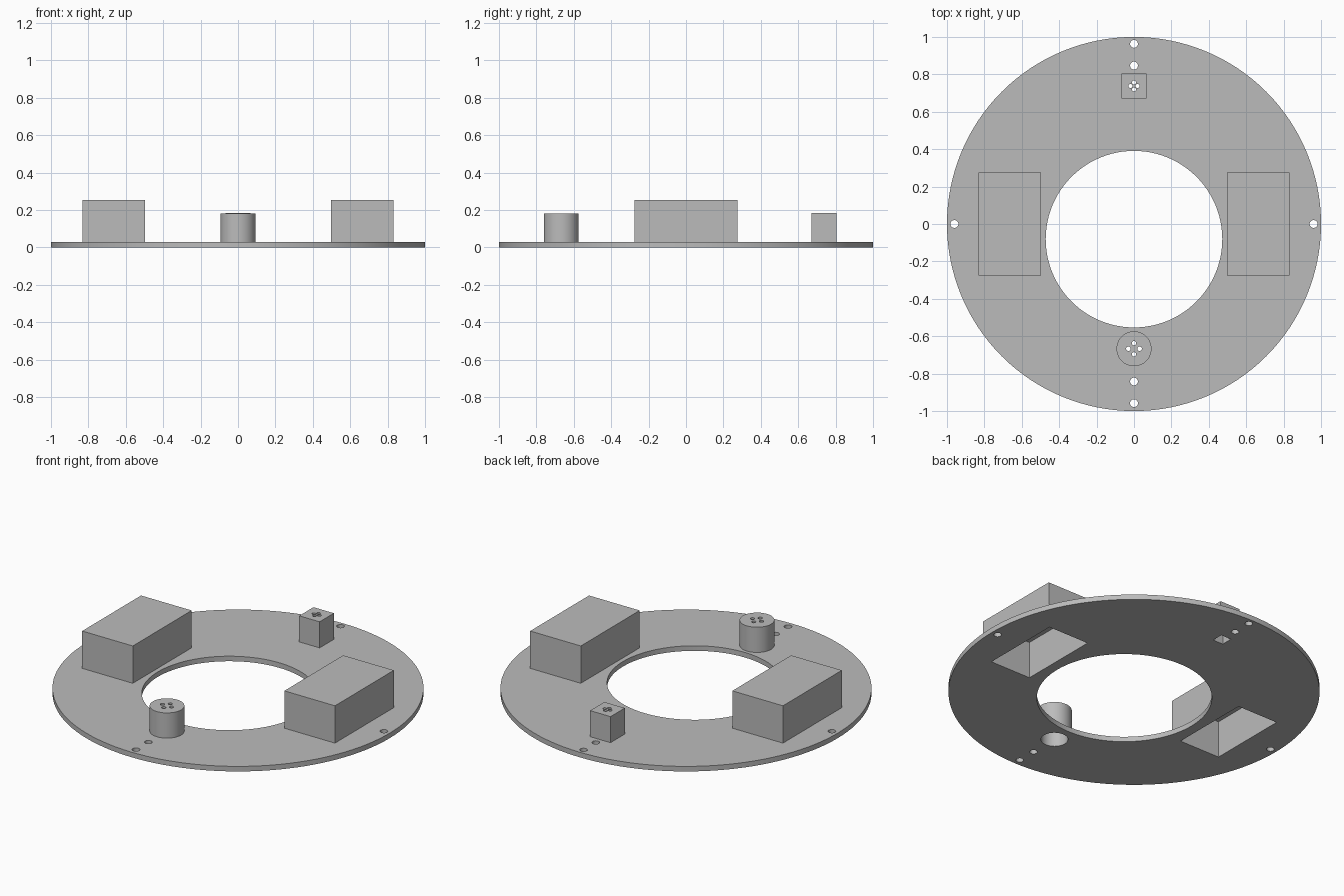
import bpy
from math import radians

cube = bpy.data.objects.get("Cube")
if cube:
    bpy.data.objects.remove(cube, do_unlink=True)

PLATE_T = 0.03
WALL = 0.033

grey = bpy.data.materials.new("plain grey")
grey.use_nodes = True
colour = (0.5, 0.5, 0.5, 1)
grey.diffuse_color = colour
grey.node_tree.nodes["Principled BSDF"].inputs["Base Color"].default_value = colour


def box(name, x, y, sx, sy, z0, z1):
    bpy.ops.mesh.primitive_cube_add(size=1, location=(x, y, (z0 + z1) / 2))
    ob = bpy.context.object
    ob.name = name
    ob.scale = (sx, sy, z1 - z0)
    bpy.ops.object.transform_apply(location=False, rotation=False, scale=True)
    ob.data.materials.append(grey)
    return ob


def disc(name, x, y, r, z0, z1, sides=32):
    bpy.ops.mesh.primitive_cylinder_add(
        vertices=sides, radius=r, depth=z1 - z0, location=(x, y, (z0 + z1) / 2))
    ob = bpy.context.object
    ob.name = name
    ob.data.materials.append(grey)
    return ob


def cut(target, cutter):
    """Subtract the cutter from the target, then discard it."""
    cutter.hide_render = True
    bpy.context.view_layer.objects.active = target
    mod = target.modifiers.new("cut", "BOOLEAN")
    mod.operation = "DIFFERENCE"
    mod.solver = "EXACT"
    mod.object = cutter
    bpy.ops.object.modifier_apply(modifier=mod.name)
    bpy.data.objects.remove(cutter, do_unlink=True)


def vents(target, y, offset, r, top):
    """Four small holes in a cross through the top of a housing."""
    for dx, dy in ((1, 0), (-1, 0), (0, 1), (0, -1)):
        cut(target, disc("vent_cutter", dx * offset, y + dy * offset, r, top - 0.06, top + 0.05, 16))


# Ring plate with an offset opening
plate = disc("ring_plate", 0, 0, 1, 0, PLATE_T, 128)
cut(plate, disc("opening_cutter", 0, -0.081, 0.472, -0.1, 0.1, 96))

# Mounting holes
for x, y in ((0, 0.963), (0, 0.847), (0, -0.842), (0, -0.958), (0.96, 0), (-0.96, 0)):
    cut(plate, disc("hole_cutter", x, y, 0.021, -0.1, 0.1))

# Hollow rectangular housings, open through the plate
parts = [plate]
housings = (("left_housing", 0.665, 0, 0.333, 0.553, 0.252),
            ("right_housing", -0.665, 0, 0.333, 0.553, 0.252),
            ("back_sensor_housing", 0, 0.738, 0.134, 0.134, 0.185))
for name, x, y, sx, sy, top in housings:
    shell = box(name, x, y, sx, sy, PLATE_T, top)
    for target in (shell, plate):
        cut(target, box("cavity_cutter", x, y, sx - 2 * WALL, sy - 2 * WALL, -0.1, top - WALL))
    parts.append(shell)
vents(parts[-1], 0.738, 0.018, 0.011, 0.185)

# Hollow round housing
drum = disc("front_round_housing", 0, -0.667, 0.0935, PLATE_T, 0.18, 64)
for target in (drum, plate):
    cut(target, disc("cavity_cutter", 0, -0.667, 0.073, -0.1, 0.16, 64))
vents(drum, -0.667, 0.03, 0.012, 0.18)
parts.append(drum)

# Smooth round walls, keep edges sharp
for ob in parts:
    bpy.ops.object.select_all(action="DESELECT")
    ob.select_set(True)
    bpy.context.view_layer.objects.active = ob
    bpy.ops.object.shade_smooth_by_angle(angle=radians(30))
